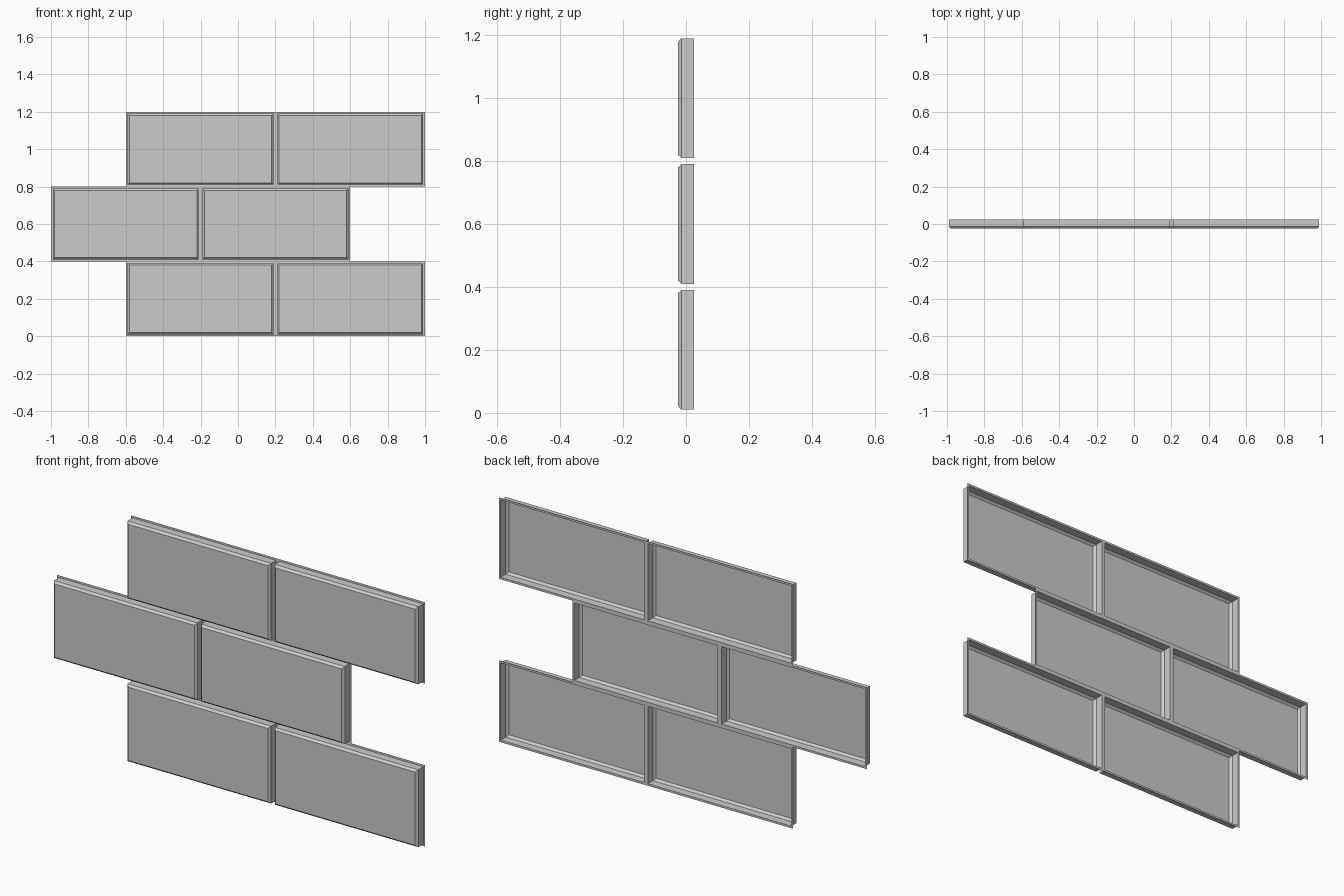
import bpy, bmesh

if "Cube" in bpy.data.objects:
    bpy.data.objects.remove(bpy.data.objects["Cube"])

W, H = 0.8, 0.4          # wall cell size
# (inset from cell edge, y): rear flange, side wall, bevelled front
PROFILE = [(0.0, 0.025), (0.01, 0.025), (0.01, -0.014), (0.02, -0.025)]


def add_tile(name, x, z):
    """Open-backed tile: nested rectangular rings closed by a flat front."""
    bm = bmesh.new()
    rings = []
    for inset, y in PROFILE:
        x0, x1, z0, z1 = inset, W - inset, inset, H - inset
        rings.append([bm.verts.new((px, y, pz)) for px, pz in
                      ((x0, z0), (x1, z0), (x1, z1), (x0, z1))])
    for a, b in zip(rings, rings[1:]):
        for i in range(4):
            j = (i + 1) % 4
            bm.faces.new((a[i], a[j], b[j], b[i]))
    bm.faces.new(rings[-1])
    mesh = bpy.data.meshes.new(name)
    bm.to_mesh(mesh)
    bm.free()
    obj = bpy.data.objects.new(name, mesh)
    obj.location = (x, 0, z)
    bpy.context.collection.objects.link(obj)


# Three staggered courses of two tiles
for row, start in enumerate((-0.6, -1.0, -0.6)):
    for col in range(2):
        add_tile(f"wall_tile_{row + 1}_{col + 1}", start + col * W, row * H)
